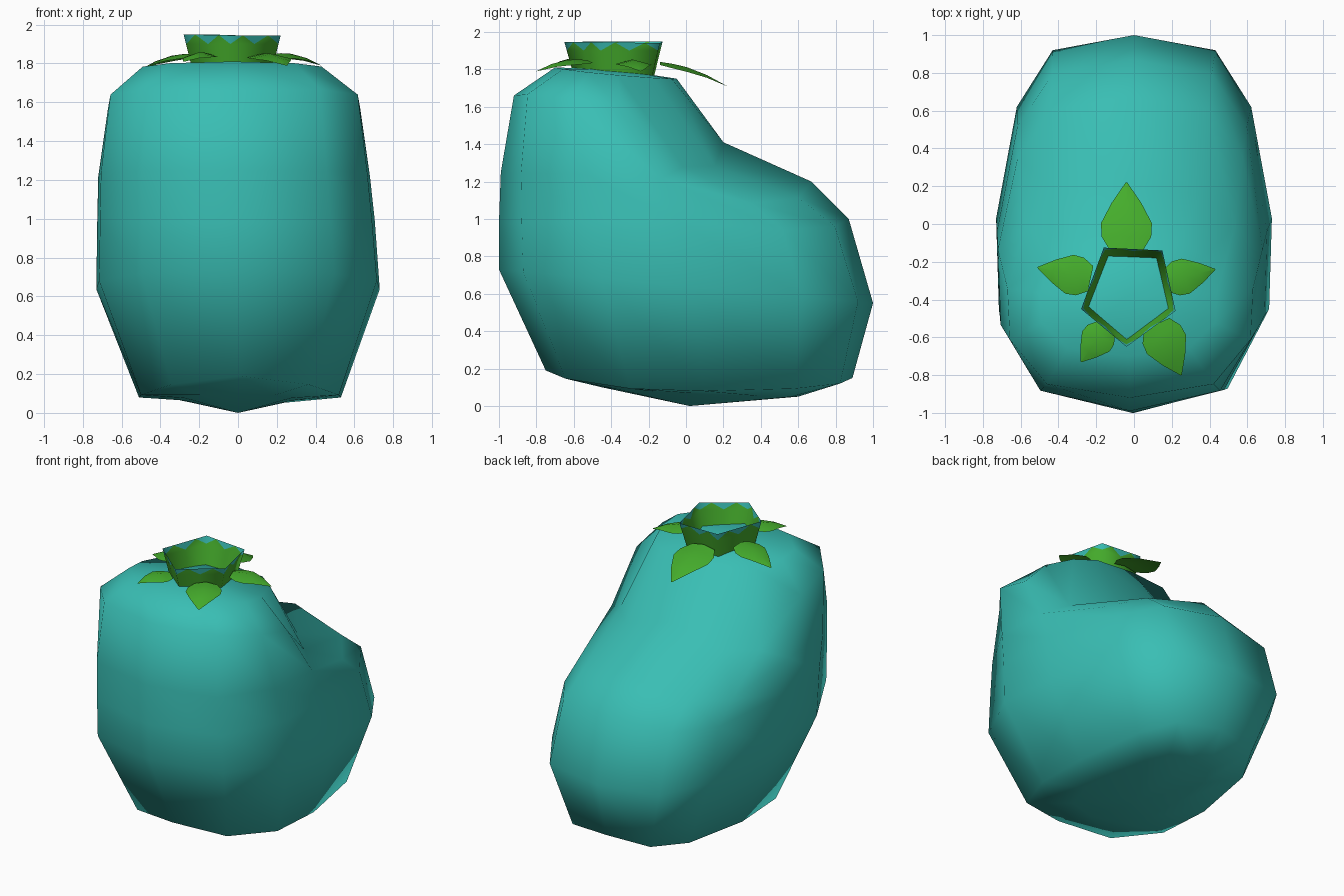
import bpy, bmesh, math
from mathutils import Vector

if "Cube" in bpy.data.objects:
    bpy.data.objects.remove(bpy.data.objects["Cube"])


def material(name, rgb):
    m = bpy.data.materials.new(name)
    m.diffuse_color = (*rgb, 1)
    m.use_nodes = True
    m.node_tree.nodes["Principled BSDF"].inputs["Base Color"].default_value = m.diffuse_color
    return m


TEAL = material("teal skin", (0.041, 0.515, 0.456))
GREEN = material("leaf green", (0.06, 0.42, 0.025))


def finish(name, bm, mats, smooth):
    me = bpy.data.meshes.new(name)
    for f in bm.faces:
        f.smooth = smooth
    bm.to_mesh(me)
    bm.free()
    for m in mats:
        me.materials.append(m)
    ob = bpy.data.objects.new(name, me)
    bpy.context.collection.objects.link(ob)
    return ob


# Body: tilted rounded sections stacked from sole to crown
half = [(0, 1), (0.59, 0.92), (0.85, 0.62), (1, 0.03), (0.98, -0.45), (0.68, -0.87), (0, -1)]
outline = half + [(-u, v) for u, v in half[-2:0:-1]]
# front y, front z, back y, back z, half width, x centre, side dip, toe-side dip
sections = [
    (-0.45, 0.10, 0.60, 0.05, 0.28, 0.00, 0.01, 0),
    (-0.75, 0.19, 0.89, 0.15, 0.52, 0.01, 0.09, 0),
    (-1.00, 0.73, 1.00, 0.55, 0.73, 0.00, 0.00, 0),
    (-1.00, 0.98, 0.87, 1.00, 0.715, -0.01, 0.00, 0.12),
    (-0.99, 1.25, 0.67, 1.20, 0.70, -0.02, 0.00, 0.28),
    (-0.92, 1.66, 0.20, 1.41, 0.65, -0.02, -0.05, 0.48),
    (-0.70, 1.81, -0.05, 1.75, 0.47, -0.03, 0.01, 0),
]
bm = bmesh.new()
rings = []
for y0, z0, y1, z1, w, cx, dip, toe in sections:
    ring = []
    for u, v in outline:
        t = (v + 1) / 2
        z = z0 + (z1 - z0) * t - dip * u * u - toe * u * u * max(0, v)
        ring.append(bm.verts.new((cx + u * w, y0 + (y1 - y0) * t, z)))
    rings.append(ring)
n = len(outline)
for a, b in zip(rings, rings[1:]):
    for i in range(n):
        j = (i + 1) % n
        bm.faces.new((a[i], a[j], b[j], b[i]))
for ring, co in ((rings[0], (0, 0.02, 0)), (rings[-1], (-0.03, -0.38, 1.80))):
    c = bm.verts.new(co)
    for i in range(n):
        bm.faces.new((ring[i], ring[(i + 1) % n], c))
bmesh.ops.recalc_face_normals(bm, faces=bm.faces)
finish("body", bm, [TEAL], True)

# Collar: flared five-sided band with a zigzag rim in the skin colour
rim = [Vector(p) for p in ((-0.04, -0.65, 1.945), (0.22, -0.46, 1.945), (0.15, -0.14, 1.94),
                           (-0.16, -0.125, 1.95), (-0.28, -0.45, 1.95))]
centre = Vector((-0.03, -0.37, 0))


def wall(p, z):
    s = 1 - 0.17 * (p.z - z) / 0.17
    q = centre + (p - centre) * s
    return Vector((q.x, q.y, z))


bm = bmesh.new()
CELLS = 2


def face(points, mat):
    f = bm.faces.new([bm.verts.new(p) for p in points])
    f.material_index = mat


for k in range(5):
    for c in range(CELLS):
        p, q = (rim[k].lerp(rim[(k + 1) % 5], t / CELLS) for t in (c, c + 1))
        m = (p + q) / 2
        pl, ql = wall(p, 1.9), wall(q, 1.9)
        face((wall(p, 1.76), wall(q, 1.76), ql, pl), 0)
        face((pl, ql, m), 0)
        face((pl, m, p), 1)
        face((ql, q, m), 1)
bmesh.ops.remove_doubles(bm, verts=bm.verts, dist=0.0005)
finish("collar", bm, [GREEN, TEAL], True)


# Leaves: pointed, slightly arched blades around the collar
def leaf(name, base, tip, width):
    base, tip = Vector(base), Vector(tip)
    along = tip - base
    side = Vector((along.y, -along.x, 0)).normalized()
    bm = bmesh.new()
    rows = []
    for t, w in ((0, 0.65), (0.2, 0.97), (0.4, 1.0), (0.7, 0.58), (1, 0.03)):
        mid = base + along * t + Vector((0, 0, 0.025 * math.sin(math.pi * t)))
        rows.append([bm.verts.new(mid + side * (s * w * width) - Vector((0, 0, 0.025 * w * abs(s))))
                     for s in (-1, 0, 1)])
    for a, b in zip(rows, rows[1:]):
        for i in (0, 1):
            bm.faces.new((a[i], a[i + 1], b[i + 1], b[i]))
    finish(name, bm, [GREEN], True)


leaf("back_leaf", (-0.04, -0.14, 1.84), (-0.04, 0.22, 1.71), 0.135)
leaf("right_leaf", (0.17, -0.30, 1.85), (0.43, -0.24, 1.79), 0.095)
leaf("left_leaf", (-0.23, -0.29, 1.85), (-0.51, -0.23, 1.765), 0.105)
leaf("front_right_leaf", (0.12, -0.53, 1.85), (0.25, -0.80, 1.79), 0.115)
leaf("front_left_leaf", (-0.15, -0.55, 1.85), (-0.28, -0.73, 1.81), 0.09)
